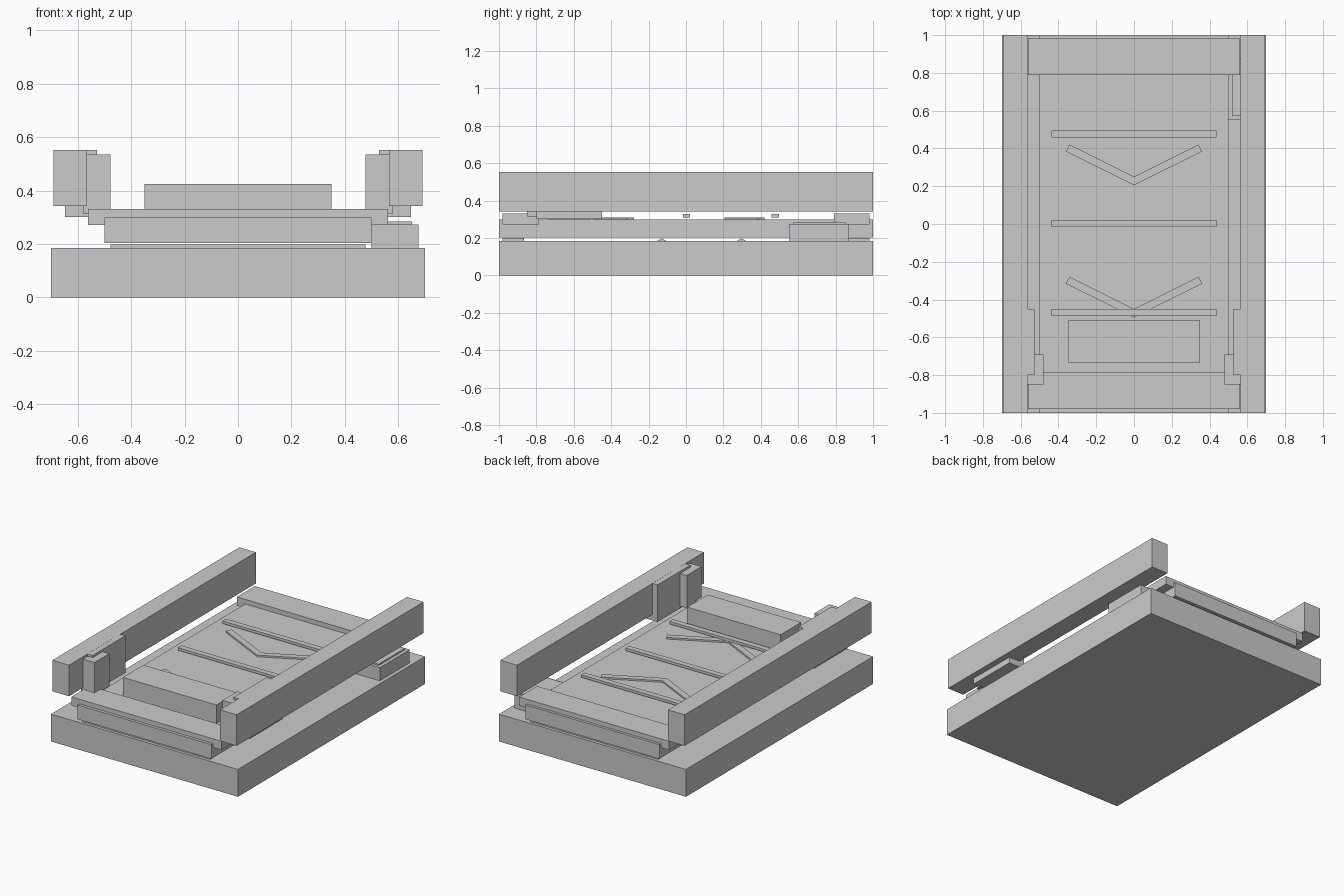
import bpy, bmesh

if "Cube" in bpy.data.objects:
    bpy.data.objects.remove(bpy.data.objects["Cube"])


def prism(name, pts, lo, hi, axis='z'):
    """Extrude a closed profile: (x, y) along z, or (y, z) along x."""
    place = (lambda a, b, t: (a, b, t)) if axis == 'z' else (lambda a, b, t: (t, a, b))
    bm = bmesh.new()
    face = bm.faces.new([bm.verts.new(place(a, b, lo)) for a, b in pts])
    top = bmesh.ops.extrude_face_region(bm, geom=[face])['geom']
    step = place(0, 0, hi - lo)
    bmesh.ops.translate(bm, vec=step, verts=[v for v in top if isinstance(v, bmesh.types.BMVert)])
    bmesh.ops.recalc_face_normals(bm, faces=bm.faces)
    mesh = bpy.data.meshes.new(name)
    bm.to_mesh(mesh)
    bm.free()
    ob = bpy.data.objects.new(name, mesh)
    bpy.context.collection.objects.link(ob)
    return ob


def box(name, x, y, z):
    return prism(name, [(x[0], y[0]), (x[1], y[0]), (x[1], y[1]), (x[0], y[1])], *z)


def mirrored(ob):
    """Repeat a part on the other side of x = 0."""
    mod = ob.modifiers.new("mirror", 'MIRROR')
    mod.use_axis = (True, False, False)
    mod.use_mirror_merge = False


# Base slab and raised deck
box("base_slab", (-0.70, 0.70), (-1, 1), (0, 0.185))
box("deck", (-0.50, 0.50), (-1, 1), (0.203, 0.30))

# Cross pieces and spacer strips at both ends
for end, y, sy in (("front", (-0.98, -0.785), (-0.98, -0.865)),
                   ("back", (0.79, 0.982), (0.87, 0.98))):
    box(end + "_cross_piece", (-0.562, 0.562), y, (0.272, 0.331))
    box(end + "_spacer_strip", (-0.477, 0.477), sy, (0.183, 0.199))

# Low ridges in the gap below the deck
for i, y in enumerate((-0.13, 0.297)):
    prism(f"under_ridge_{i}", [(y - 0.025, 0.184), (y + 0.025, 0.184), (y, 0.198)],
          -0.45, 0.45, 'x')

# Side rails with thickened section and guide block
mirrored(box("side_rail", (0.565, 0.69), (-1, 1), (0.342, 0.552)))
mirrored(box("rail_thickening", (0.528, 0.648), (-0.80, -0.45), (0.301, 0.5515)))
mirrored(box("guide_block", (0.478, 0.58), (-0.85, -0.692), (0.315, 0.536)))

# Thin cross bars above the deck
for i, y in enumerate((-0.468, 0.003, 0.477)):
    box(f"cross_bar_{i}", (-0.438, 0.438), (y - 0.019, y + 0.019), (0.311, 0.329))

# V-shaped strips on the deck
for i, y in enumerate((-0.70, 0.0)):
    pts = [(-0.36, 0.384), (0, 0.205), (0.36, 0.384), (0.342, 0.421), (0, 0.25), (-0.342, 0.421)]
    prism(f"chevron_{i}", [(a, b + y) for a, b in pts], 0.299, 0.311)

# Raised front block
box("front_block", (-0.35, 0.35), (-0.732, -0.512), (0.30, 0.425))

# Small housing with lid on the right side
box("side_housing", (0.50, 0.675), (0.552, 0.872), (0.185, 0.274))
box("housing_lid", (0.52, 0.652), (0.572, 0.852), (0.274, 0.284))
